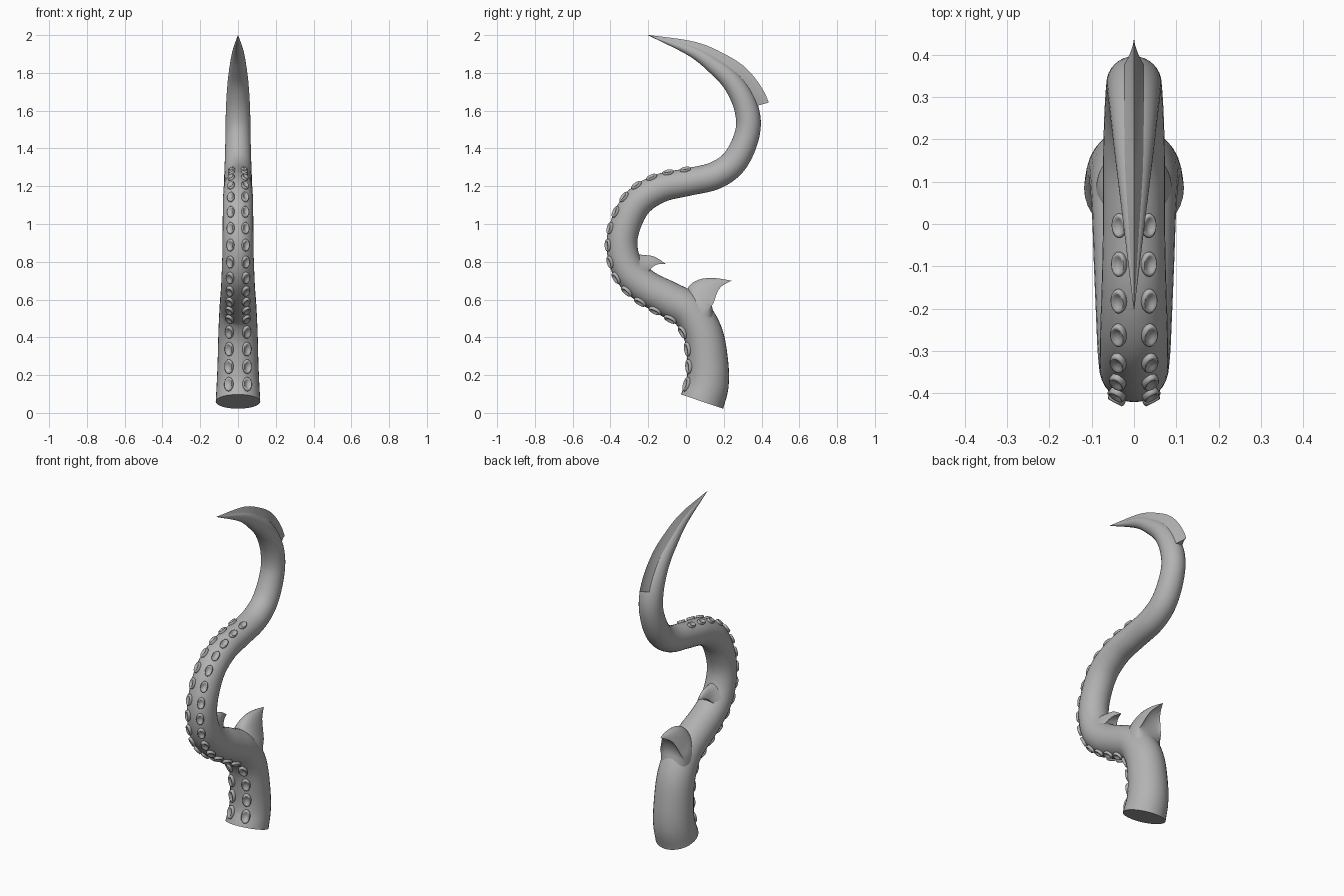
import bpy, bmesh, math
from mathutils import Vector, Matrix

if "Cube" in bpy.data.objects:
    bpy.data.objects.remove(bpy.data.objects["Cube"])

GREY = (0.45, 0.45, 0.45, 1)
skin = bpy.data.materials.new("grey_skin")
skin.use_nodes = True
skin.diffuse_color = GREY
skin.node_tree.nodes["Principled BSDF"].inputs["Base Color"].default_value = GREY


def finish(bm, name, angle=40):
    bmesh.ops.recalc_face_normals(bm, faces=bm.faces)
    mesh = bpy.data.meshes.new(name)
    bm.to_mesh(mesh)
    bm.free()
    mesh.materials.append(skin)
    obj = bpy.data.objects.new(name, mesh)
    bpy.context.collection.objects.link(obj)
    bpy.ops.object.select_all(action='DESELECT')
    obj.select_set(True)
    bpy.context.view_layer.objects.active = obj
    bpy.ops.object.shade_smooth_by_angle(angle=math.radians(angle))
    return obj


def add_loft(bm, rings):
    """Skin closed rings of equal size and cap both ends."""
    loops = [[bm.verts.new(p) for p in ring] for ring in rings]
    n = len(loops[0])
    for a, b in zip(loops, loops[1:]):
        for i in range(n):
            j = (i + 1) % n
            bm.faces.new((a[i], a[j], b[j], b[i]))
    bm.faces.new(loops[0])
    bm.faces.new(loops[-1])


def smooth_path(knots, steps):
    """Catmull-Rom interpolation of any tuple of values."""
    k = [Vector(p) for p in knots]
    k = [2 * k[0] - k[1]] + k + [2 * k[-1] - k[-2]]
    out = []
    for a, b, c, d in zip(k, k[1:], k[2:], k[3:]):
        for s in range(steps):
            t = s / steps
            out.append(0.5 * (2 * b + (c - a) * t + (2 * a - 5 * b + 4 * c - d) * t * t
                              + (3 * b - a - 3 * c + d) * t ** 3))
    return out + [k[-2]]


# Spine of the tentacle: y, z, radius
STEPS = 6
SPINE = [(.085, .06, .118), (.113, .15, .113), (.115, .27, .108), (.09, .42, .104),
         (.02, .535, .099), (-.09, .60, .095), (-.21, .665, .090), (-.30, .75, .086),
         (-.338, .87, .082), (-.322, .99, .081), (-.255, 1.115, .080),
         (-.135, 1.19, .076), (.01, 1.222, .073), (.155, 1.257, .073),
         (.26, 1.335, .070), (.325, 1.48, .066), (.32, 1.61, .064),
         (.255, 1.74, .056), (.16, 1.83, .045), (.03, 1.915, .029), (-.2, 2.0, .0008)]
SUCKER_END, BLADE_START = 12, 16

path = smooth_path(SPINE, STEPS)
frames = []      # centre, inner-side normal, tangent, radius
for i, p in enumerate(path):
    d = path[min(i + 1, len(path) - 1)] - path[max(i - 1, 0)]
    tangent = Vector((0, d[0], d[1])).normalized()
    side = Vector((0, -tangent.z, tangent.y))
    frames.append((Vector((0, p[0], p[1])), side, tangent, p[2]))

# Tentacle body
X = Vector((1, 0, 0))
bm = bmesh.new()
SIDES = 32
add_loft(bm, [[c + r * (X * math.sin(math.tau * i / SIDES) + n * math.cos(math.tau * i / SIDES))
               for i in range(SIDES)] for c, n, t, r in frames])
finish(bm, "tentacle_body")

# Sharp ridge along the back of the tip
bm = bmesh.new()
rings = []
blade = frames[BLADE_START * STEPS:]
for k, (c, n, t, r) in enumerate(blade):
    f = k / (len(blade) - 1)
    height = r * (1.8 + 0.12 * (1 - f))
    power = 1.6 - 0.6 * min(1, 1.6 * f)
    ring = []
    for i in range(-8, 9):
        u = 1 - abs(i) / 8
        ring.append(c - n * height * u + X * math.copysign(r * (1 - u) ** power, i))
    rings.append(ring)
add_loft(bm, rings)
finish(bm, "tip_blade", 50)


def hook(name, stations):
    """Curved thorn: outer y, z; inner y, z; half width; position of the rim."""
    bm = bmesh.new()
    rings = []
    for oy, oz, iy, iz, w, f in smooth_path(stations, 5):
        outer, inner = Vector((0, oy, oz)), Vector((0, iy, iz))
        rim = outer.lerp(inner, f)
        ring = []
        for i in range(28):
            a = math.tau * i / 28
            target = outer if math.cos(a) > 0 else inner
            ring.append(rim + (target - rim) * abs(math.cos(a)) + X * w * math.sin(a))
        rings.append(ring)
    add_loft(bm, rings)
    finish(bm, name, 45)


hook("large_thorn", [(-.03, .60, .165, .43, .092, .5), (.0, .645, .148, .52, .085, .75),
                     (.03, .685, .137, .58, .07, 1.05), (.085, .71, .153, .635, .05, 1.12),
                     (.16, .713, .185, .672, .029, 1.08), (.24, .70, .241, .699, .001, 1)])
hook("small_thorn", [(-.30, .84, -.18, .68, .068, .5), (-.25, .838, -.192, .73, .048, .8),
                     (-.21, .835, -.187, .765, .034, 1.05),
                     (-.165, .826, -.158, .787, .02, 1.08), (-.108, .79, -.109, .789, .001, 1)])

# Two rows of oval suckers, evenly spaced along the inner surface
rail = frames[:SUCKER_END * STEPS + 1]
lengths = [0]
for a, b in zip(rail, rail[1:]):
    lengths.append(lengths[-1] + ((b[0] + b[1] * b[3]) - (a[0] + a[1] * a[3])).length)

# Sucker profile: radius, height
CUP = [(.9, -.014), (1, .004), (.97, .011), (.85, .015), (.68, .014), (.5, .009), (.25, .006), (.03, .005)]
COUNT, START = 18, .06
bm = bmesh.new()
for k in range(COUNT):
    f = k / (COUNT - 1)
    s = START + (lengths[-1] - START) * f
    i = min(range(len(lengths)), key=lambda j: abs(lengths[j] - s))
    i = min(i if lengths[i] <= s else i - 1, len(rail) - 2)
    m = (s - lengths[i]) / (lengths[i + 1] - lengths[i])
    c, n, t, r = [a + (b - a) * m for a, b in zip(rail[i], rail[i + 1])]
    size = 1 - 0.25 * f
    for sign in (-1, 1):
        tilt = Matrix.Rotation(sign * math.asin((.047 - .014 * f) / r), 3, t)
        out = (tilt @ n).normalized()
        if out.x * sign < 0:
            out.x = -out.x
        across = out.cross(t).normalized()
        base = c + out * r
        rings = []
        for q, h in CUP:
            rings.append([base + out * h * size
                          + q * size * (across * .025 * math.cos(math.tau * j / 20)
                                        + t * .039 * math.sin(math.tau * j / 20))
                          for j in range(20)])
        add_loft(bm, rings)
finish(bm, "suckers", 60)
